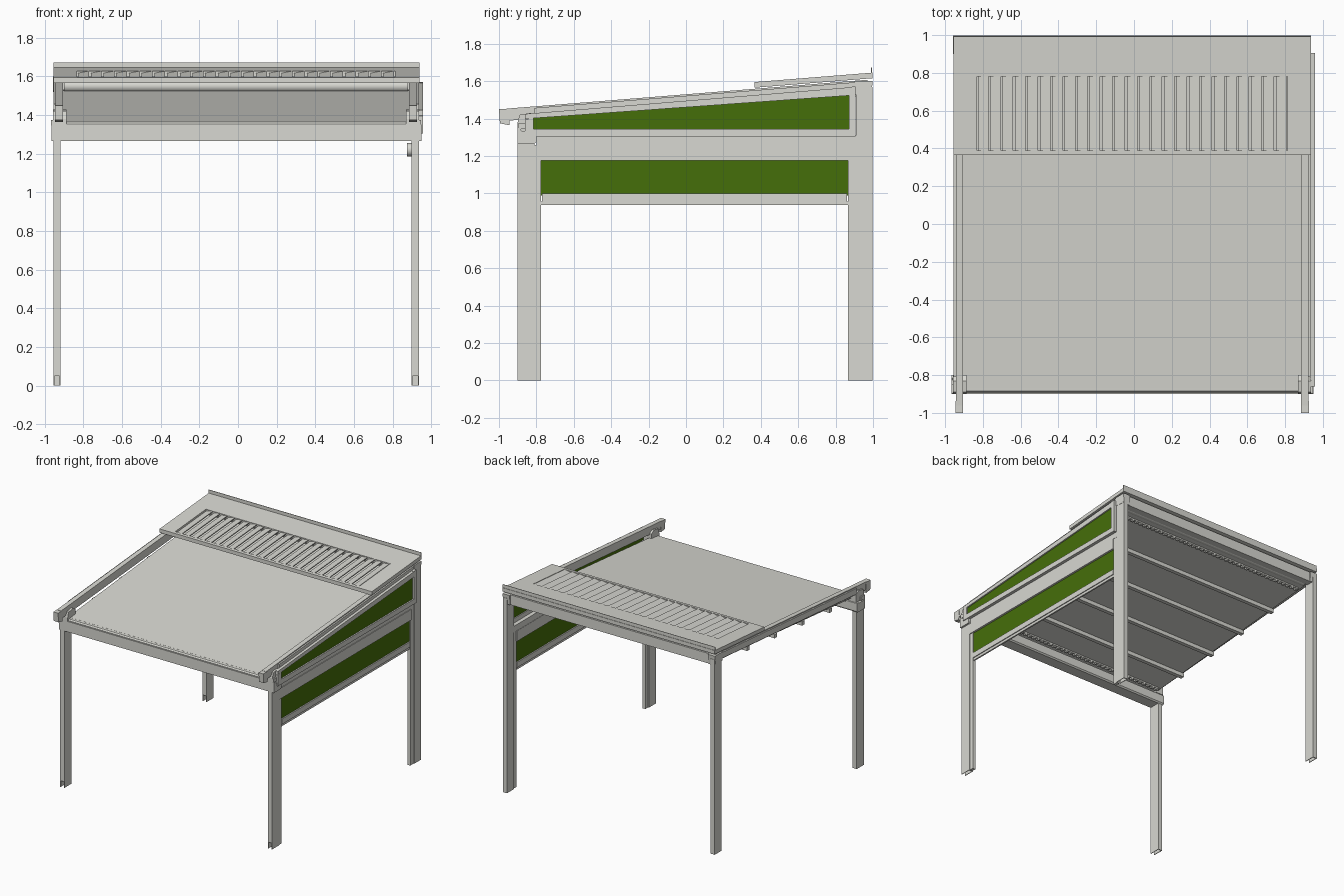
import bpy, bmesh, math

if "Cube" in bpy.data.objects:
    bpy.data.objects.remove(bpy.data.objects["Cube"])


def material(name, rgb):
    m = bpy.data.materials.new(name)
    m.diffuse_color = (*rgb, 1)
    m.use_nodes = True
    m.node_tree.nodes["Principled BSDF"].inputs["Base Color"].default_value = m.diffuse_color
    return m


GREY = material("light_grey_aluminium", (0.69, 0.69, 0.645))
GREEN = material("green_fabric", (0.06, 0.158, 0.003))


def finish(name, bm, mat):
    bmesh.ops.recalc_face_normals(bm, faces=bm.faces[:])
    me = bpy.data.meshes.new(name)
    bm.to_mesh(me)
    bm.free()
    me.materials.append(mat)
    ob = bpy.data.objects.new(name, me)
    bpy.context.collection.objects.link(ob)
    return ob


def add_prism(bm, x0, x1, pts):
    """Extrude a (y, z) outline along x."""
    a = [bm.verts.new((x0, y, z)) for y, z in pts]
    b = [bm.verts.new((x1, y, z)) for y, z in pts]
    n = len(pts)
    bm.faces.new(a)
    bm.faces.new(b[::-1])
    for i in range(n):
        j = (i + 1) % n
        bm.faces.new((a[i], b[i], b[j], a[j]))


def prism(name, x0, x1, pts, mat=GREY):
    bm = bmesh.new()
    add_prism(bm, x0, x1, pts)
    return finish(name, bm, mat)


def rect(y0, y1, z0, z1):
    return [(y0, z0), (y1, z0), (y1, z1), (y0, z1)]


def box(name, x0, x1, y0, y1, z0, z1, mat=GREY):
    return prism(name, x0, x1, rect(y0, y1, z0, z1), mat)


def hollow_post(name, x0, x1, y0, y1, h, t=0.005):
    """Open-ended tube with a drain notch at the foot of its front wall."""
    bm = bmesh.new()
    add_prism(bm, x0, x0 + t, rect(y0, y1, 0, h))
    add_prism(bm, x1 - t, x1, rect(y0, y1, 0, h))
    add_prism(bm, x0 + t, x1 - t, rect(y0, y0 + t, 0.05, h))
    add_prism(bm, x0 + t, x1 - t, rect(y1 - t, y1, 0, h))
    add_prism(bm, x0 + t, x1 - t, rect(y0 + t, y1 - t, h - t, h))
    return finish(name, bm, GREY)


def top(y):
    """Height of the roof rails' upper edge."""
    return 1.45 + 0.08 * (y + 1)


def cloth(y):
    """Height of the roof fabric, set below the rails."""
    return 1.365 + 0.09 * (y + 0.87)


def sloped(y0, y1, d0, d1, f=top):
    """Outline following the roof pitch, from d0 to d1 relative to f."""
    return [(y0, f(y0) + d0), (y1, f(y1) + d0), (y1, f(y1) + d1), (y0, f(y0) + d1)]


def rod(name, x0, x1, y, z, r, n=20):
    ring = [(y + r * math.cos(2 * math.pi * i / n), z + r * math.sin(2 * math.pi * i / n))
            for i in range(n)]
    ob = prism(name, x0, x1, ring)
    for p in ob.data.polygons:
        p.use_smooth = len(p.vertices) == 4
    return ob


# Posts, rails and brackets on both sides (roof is centred slightly left)
CX = -0.01
for s, side in ((-1, "left"), (1, "right")):
    def span(a, b):
        return sorted((CX + s * a, CX + s * b))

    hollow_post(side + "_front_post", *span(0.908, 0.945), -0.90, -0.81, 1.27)
    hollow_post(side + "_back_post", *span(0.908, 0.945), 0.91, 0.998, 1.57)
    prism(side + "_roof_rail", *span(0.895, 0.933), sloped(-0.96, 0.97, -0.065, 0))
    prism(side + "_rail_outer_strip", *span(0.93, 0.945), sloped(-0.81, 0.97, -0.055, -0.008))
    prism(side + "_rail_end_cap", *span(0.894, 0.936),
          [(-0.995, 1.375), (-0.945, 1.365), (-0.937, 1.452), (-1.0, 1.45)])
    prism(side + "_front_bracket", *span(0.878, 0.947),
          [(-0.90, 1.345), (-0.80, 1.345), (-0.80, 1.41), (-0.83, 1.43), (-0.89, 1.42),
           (-0.90, 1.38)])
    prism(side + "_back_bracket", *span(0.885, 0.947),
          [(0.90, 1.53), (0.99, 1.52), (0.998, 1.60), (0.90, 1.60)])
    box(side + "_front_bar_cap", *span(0.925, 0.957), -0.898, -0.85, 1.345, 1.375)

# Front gutter and low fabric front bar
prism("front_gutter", -0.965, 0.95,
      [(-0.90, 1.265), (-0.81, 1.265), (-0.80, 1.275), (-0.80, 1.34), (-0.815, 1.345),
       (-0.825, 1.335), (-0.88, 1.335), (-0.885, 1.35), (-0.90, 1.35)])
prism("front_fabric_bar", -0.93, 0.91,
      [(-0.893, 1.335), (-0.85, 1.335), (-0.85, 1.368), (-0.885, 1.365), (-0.893, 1.355)])

# Fabric roof and the purlins that carry it
prism("roof_fabric", -0.91, 0.89, sloped(-0.865, 0.90, -0.004, 0.002, cloth))
for i, y in enumerate((0.52, 0.17, -0.18, -0.53)):
    box("roof_purlin_%d" % (i + 1), -0.92, 0.89, y - 0.016, y + 0.016,
        cloth(y) - 0.034, cloth(y) - 0.003)

# Small toothed strips under the fabric at front and back
for name, y in (("front_toothed_strip", -0.78), ("back_toothed_strip", 0.85)):
    bm = bmesh.new()
    z = cloth(y) - 0.002
    add_prism(bm, -0.89, 0.87, rect(y - 0.012, y + 0.012, z - 0.012, z))
    for i in range(44):
        x = -0.88 + i * 0.04
        add_prism(bm, x, x + 0.02, rect(y - 0.01, y + 0.01, z - 0.024, z - 0.012))
    finish(name, bm, GREY)

# Back beam with rounded roller housing
box("back_beam", -0.93, 0.91, 0.93, 0.985, 1.52, 1.60)
rod("back_roller_housing", -0.90, 0.88, 0.91, 1.55, 0.032)

# Louvred cover: frame strips around an opening, plus thin upright back lip
X0, X1, OX0, OX1 = -0.955, 0.938, -0.832, 0.812
Y0, Y1, OY0, OY1 = 0.365, 0.998, 0.39, 0.78
LIFT0, LIFT1 = 0.006, 0.036
bm = bmesh.new()
add_prism(bm, X0, X1, sloped(Y0, OY0, LIFT0, LIFT1))
add_prism(bm, X0, X1, sloped(OY1, Y1, LIFT0, LIFT1))
add_prism(bm, X0, OX0, sloped(OY0, OY1, LIFT0, LIFT1))
add_prism(bm, OX1, X1, sloped(OY0, OY1, LIFT0, LIFT1))
finish("cover_frame", bm, GREY)
box("cover_back_lip", X0, X1, 0.990, 0.994, 1.62, 1.672)

# Tilted louvre slats
bm = bmesh.new()
COUNT = 25
pitch = (OX1 - OX0) / COUNT
for i in range(COUNT):
    x = OX0 + (i + 0.5) * pitch
    old = set(bm.verts)
    add_prism(bm, x - 0.028, x + 0.028, sloped(OY0, OY1, 0.022, 0.030))
    for v in [v for v in bm.verts if v not in old]:
        v.co.z += (v.co.x - x) * 0.2
finish("cover_louvre_slats", bm, GREY)

# Wedge window on the right side: frame and green fill
FX0, FX1 = 0.932, 0.957


def wedge(y):
    return 1.402 + 0.072 * (y + 0.815)


bm = bmesh.new()
add_prism(bm, FX0, FX1, rect(-0.86, 0.905, 1.305, 1.345))
add_prism(bm, FX0, FX1, [(-0.86, 1.345), (-0.815, 1.345), (-0.815, 1.405), (-0.86, 1.395)])
add_prism(bm, FX0, FX1, [(0.872, 1.345), (0.905, 1.345), (0.905, 1.572), (0.872, 1.569)])
add_prism(bm, FX0, FX1, [(-0.86, wedge(-0.86)), (0.872, wedge(0.872)),
                         (0.872, 1.567), (-0.86, 1.425)])
finish("wedge_frame", bm, GREY)
prism("wedge_fabric", 0.940, 0.946,
      [(-0.82, 1.34), (0.875, 1.34), (0.875, wedge(0.875) + 0.004),
       (-0.82, wedge(-0.82) + 0.004)], GREEN)

# Side screen on the right: beam, cassette, guides, fabric, weighted bar
box("side_beam", 0.90, 0.932, -0.80, 0.91, 1.26, 1.31)
prism("screen_cassette", 0.898, 0.937,
      [(-0.81, 1.175), (0.87, 1.175), (0.87, 1.26), (-0.81, 1.26)])
box("screen_front_guide", 0.905, 0.93, -0.81, -0.775, 0, 1.18)
box("screen_back_guide", 0.905, 0.93, 0.866, 0.91, 0, 1.26)
box("screen_fabric", 0.915, 0.921, -0.775, 0.866, 0.99, 1.18, GREEN)
box("screen_bottom_bar", 0.905, 0.931, -0.77, 0.862, 0.957, 1.0)
box("screen_bottom_seal", 0.912, 0.924, -0.775, 0.866, 0.937, 0.957)

# Small drive fitting on the inside of the cassette
rod("screen_drive_knob", 0.875, 0.899, -0.79, 1.22, 0.035)
